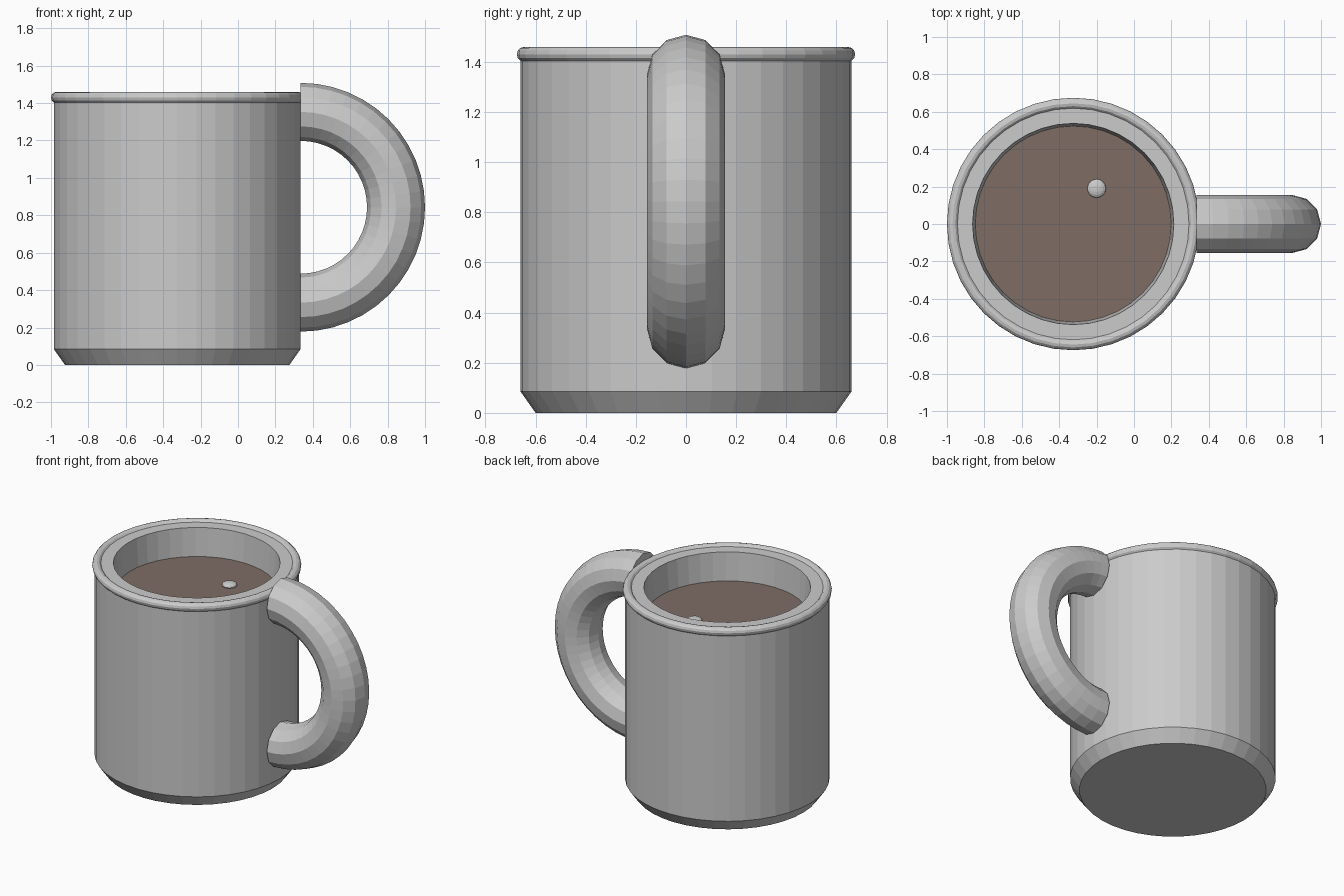
import bpy, bmesh
from math import sin, cos, pi

if "Cube" in bpy.data.objects:
    bpy.data.objects.remove(bpy.data.objects["Cube"])

CX = -0.325   # axis of the cup
SIDES = 40


def finish(name, bm, color=None):
    bmesh.ops.recalc_face_normals(bm, faces=bm.faces)
    me = bpy.data.meshes.new(name)
    bm.to_mesh(me)
    bm.free()
    ob = bpy.data.objects.new(name, me)
    bpy.context.collection.objects.link(ob)
    if color:
        mat = bpy.data.materials.new(name + "_colour")
        mat.diffuse_color = color
        mat.use_nodes = True
        mat.node_tree.nodes["Principled BSDF"].inputs["Base Color"].default_value = mat.diffuse_color
        me.materials.append(mat)
    return ob


def bridge(bm, rings, closed=False):
    """Join neighbouring rings of vertices with quads."""
    pairs = list(zip(rings, rings[1:] + rings[:1]))
    for a, b in pairs if closed else pairs[:-1]:
        n = len(a)
        for i in range(n):
            j = (i + 1) % n
            bm.faces.new((a[i], a[j], b[j], b[i]))


def lathe(name, profile, closed=False, color=None):
    """Spin (radius, z) points round the cup axis; open profiles get end caps."""
    bm = bmesh.new()
    rings = [[bm.verts.new((CX + r * cos(2 * pi * i / SIDES),
                            r * sin(2 * pi * i / SIDES), z))
              for i in range(SIDES)] for r, z in profile]
    bridge(bm, rings, closed)
    if not closed:
        bm.faces.new(rings[0])
        bm.faces.new(rings[-1])
    return finish(name, bm, color)


# Hollow cup with chamfered foot
lathe("cup_body", [(0.60, 0), (0.66, 0.085), (0.66, 1.445),
                   (0.538, 1.445), (0.522, 1.22), (0.50, 0.12)])

# Rounded lip
lathe("rim", [(0.645 + 0.03 * cos(pi * k / 6), 1.43 + 0.03 * sin(pi * k / 6))
              for k in range(12)], closed=True)

# Drink surface and a flattened bubble floating on it
lathe("coffee", [(0.522, 1.20), (0.524, 1.245)], color=(0.21, 0.155, 0.13, 1))
bm = bmesh.new()
bmesh.ops.create_uvsphere(bm, u_segments=16, v_segments=8, radius=0.05)
bmesh.ops.scale(bm, vec=(1, 1, 0.4), verts=bm.verts)
bmesh.ops.translate(bm, vec=(-0.20, 0.19, 1.25), verts=bm.verts)
finish("bubble", bm)

# Half-ring handle with a twelve-sided section
bm = bmesh.new()
rings = []
for s in range(25):
    t = -pi / 2 + pi * s / 24
    ring = []
    for k in range(12):
        p = 2 * pi * k / 12
        r = 0.51 + 0.155 * cos(p)
        ring.append(bm.verts.new((0.335 + r * cos(t), 0.155 * sin(p),
                                  0.843 + r * sin(t))))
    rings.append(ring)
bridge(bm, rings)
bm.faces.new(rings[0])
bm.faces.new(rings[-1])
finish("handle", bm)
